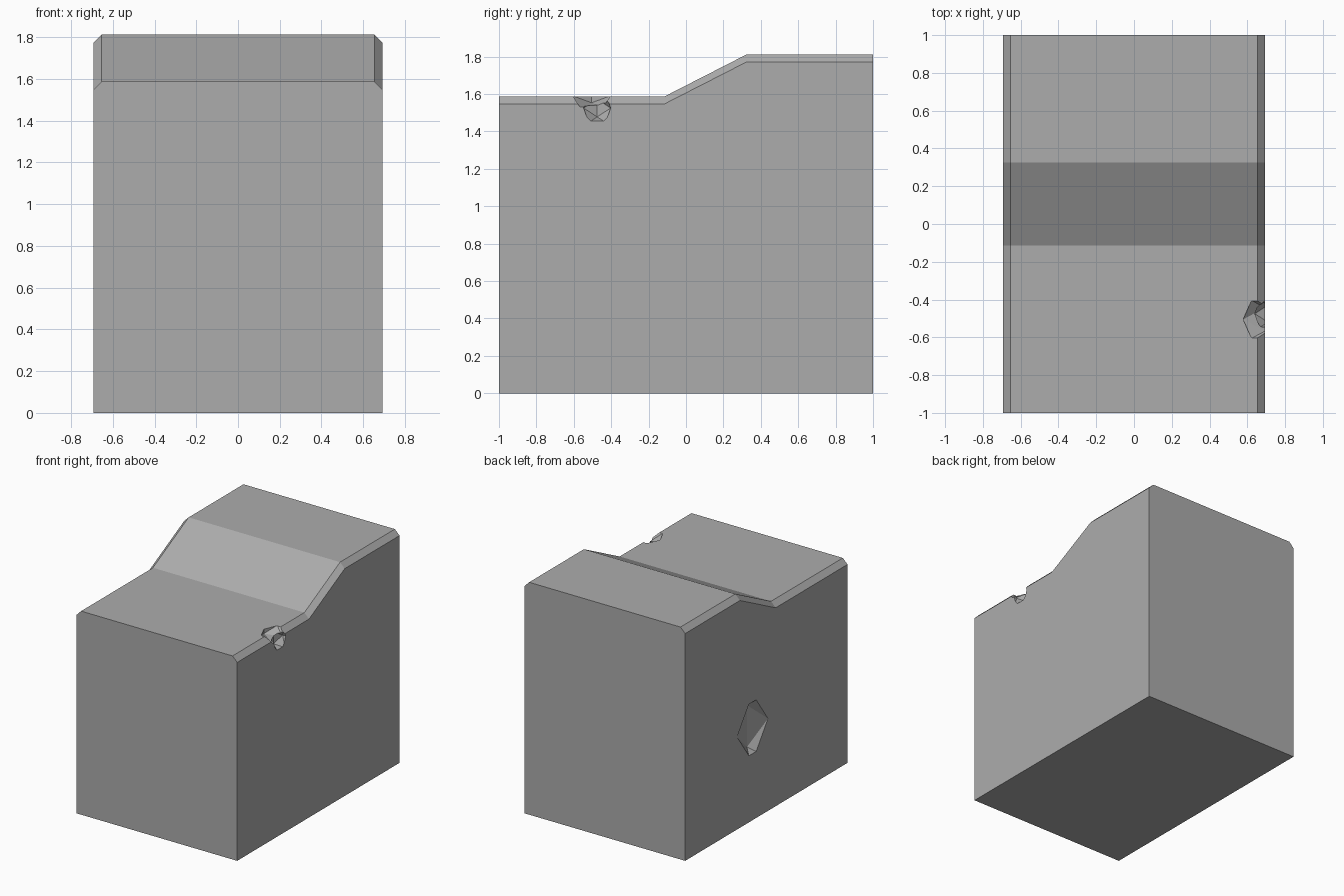
import bpy
import bmesh
from mathutils import Matrix

cube = bpy.data.objects.get("Cube")
if cube:
    bpy.data.objects.remove(cube, do_unlink=True)

GREY = (0.413, 0.413, 0.413, 1)
stone = bpy.data.materials.new("mid_grey")
stone.use_nodes = True
stone.diffuse_color = GREY
stone.node_tree.nodes["Principled BSDF"].inputs["Base Color"].default_value = GREY

HALF_WIDTH = 0.693
CHAMFER = 0.04


def add_object(name, bm):
    mesh = bpy.data.meshes.new(name)
    bmesh.ops.recalc_face_normals(bm, faces=bm.faces)
    bm.to_mesh(mesh)
    bm.free()
    mesh.materials.append(stone)
    obj = bpy.data.objects.new(name, mesh)
    bpy.context.collection.objects.link(obj)
    return obj


# Block: chamfered cross-sections joined from front to back
stations = [(-1, 1.587), (-0.115, 1.587), (0.325, 1.812), (1, 1.812)]
bm = bmesh.new()
rings = []
for y, top in stations:
    half = [(HALF_WIDTH, 0), (HALF_WIDTH, top - CHAMFER), (HALF_WIDTH - CHAMFER, top)]
    section = half + [(-x, z) for x, z in reversed(half)]
    rings.append([bm.verts.new((x, y, z)) for x, z in section])
for a, b in zip(rings, rings[1:]):
    for i in range(len(a)):
        j = (i + 1) % len(a)
        bm.faces.new((a[i], a[j], b[j], b[i]))
bm.faces.new(rings[0])
bm.faces.new(rings[-1])
bmesh.ops.dissolve_limit(bm, angle_limit=0.001, verts=bm.verts, edges=bm.edges)
block = add_object("stepped_block", bm)


# Faceted hollows: a 20-sided cutter turned edge-on to the side wall, then flattened
def carve(name, center, radii):
    tool = bmesh.new()
    turn = Matrix.Rotation(1.017, 4, "Y")
    shape = Matrix.Translation(center) @ Matrix.Diagonal((*radii, 1)) @ turn
    bmesh.ops.create_icosphere(tool, subdivisions=1, radius=1, matrix=shape)
    cutter = add_object(name, tool)
    cutter.hide_render = True
    cut = block.modifiers.new(name, "BOOLEAN")
    cut.operation = "DIFFERENCE"
    cut.solver = "EXACT"
    cut.object = cutter
    bpy.context.view_layer.update()
    bpy.context.view_layer.objects.active = block
    bpy.ops.object.modifier_apply(modifier=name)
    bpy.data.objects.remove(cutter, do_unlink=True)


carve("edge_notch", (HALF_WIDTH, -0.505, 1.59), (0.135, 0.118, 0.07))
carve("edge_chip", (HALF_WIDTH + 0.015, -0.475, 1.525), (0.08, 0.085, 0.09))
carve("side_dent", (-HALF_WIDTH - 0.079, 0.17, 0.72), (0.15, 0.224, 0.31))
